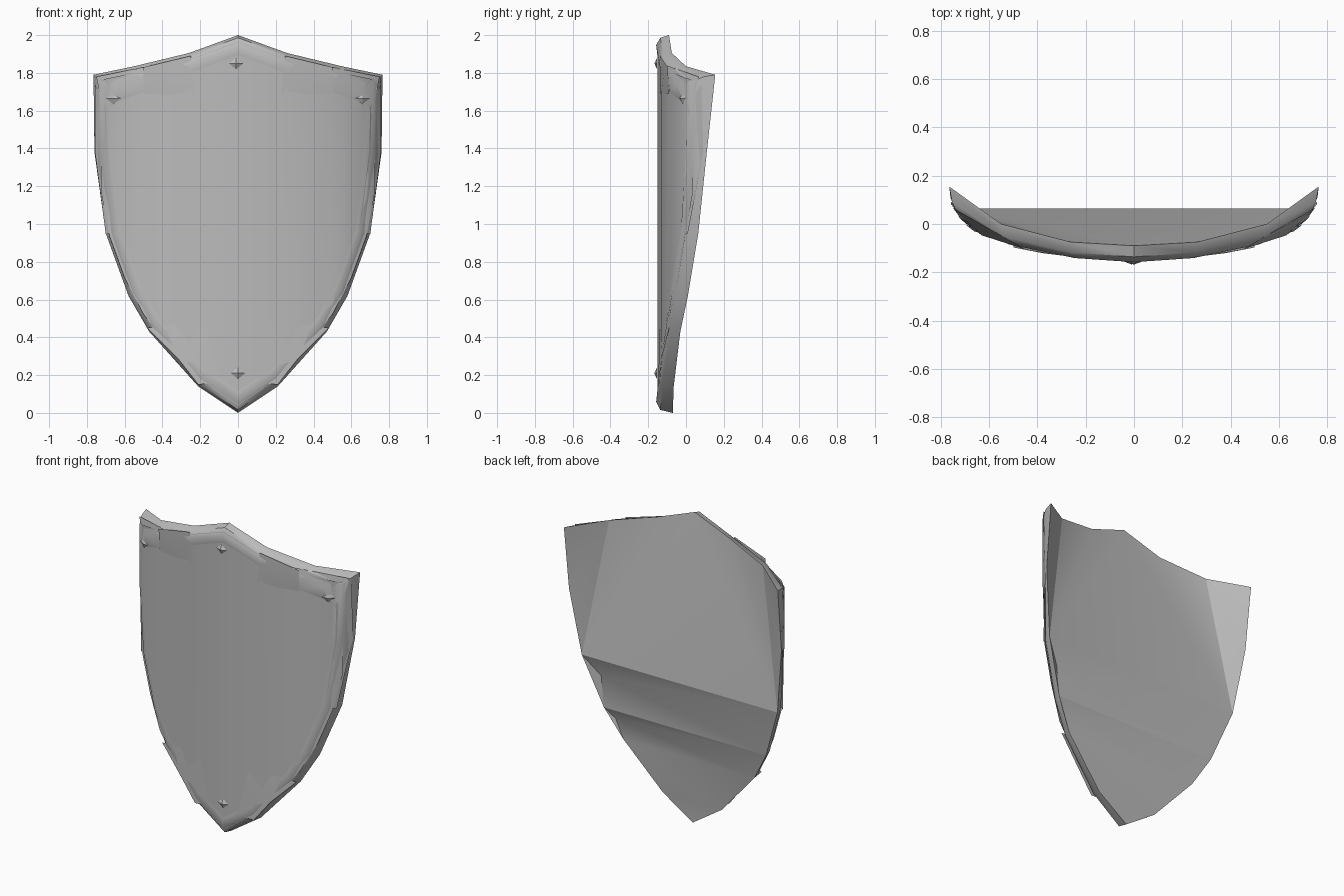
import bpy, bmesh, math

if "Cube" in bpy.data.objects:
    bpy.data.objects.remove(bpy.data.objects["Cube"])

steel = bpy.data.materials.new("plain_grey")
steel.diffuse_color = (0.5, 0.5, 0.5, 1)
steel.use_nodes = True
steel.node_tree.nodes["Principled BSDF"].inputs["Base Color"].default_value = steel.diffuse_color

# half outline from top point to bottom point: x, z, y of the back edge
HALF = [(0, 2.0, -.09), (.26, 1.905, -.075), (.55, 1.835, 0), (.765, 1.79, .155),
        (.76, 1.38, .11), (.70, .95, .065), (.58, .62, .01), (.47, .43, -.03),
        (.21, .14, -.065), (0, 0, -.07)]
CURVE = [(0, -.15), (.26, -.132), (.5, -.085), (.68, -.005), (.72, .03), (.77, .1)]


def interp(pts, x):
    for (a, fa), (b, fb) in zip(pts, pts[1:]):
        if x <= b:
            return fa + (fb - fa) * (x - a) / (b - a)
    return pts[-1][1]


def bow(x):
    return interp(CURVE, abs(x))


def make(name, verts, faces, angle=35):
    me = bpy.data.meshes.new(name)
    me.from_pydata(verts, [], faces)
    me.materials.append(steel)
    bm = bmesh.new()
    bm.from_mesh(me)
    bmesh.ops.remove_doubles(bm, verts=bm.verts, dist=1e-5)
    bmesh.ops.recalc_face_normals(bm, faces=bm.faces)
    bm.to_mesh(me)
    bm.free()
    ob = bpy.data.objects.new(name, me)
    bpy.context.collection.objects.link(ob)
    bpy.ops.object.select_all(action='DESELECT')
    ob.select_set(True)
    bpy.context.view_layer.objects.active = ob
    if angle:
        bpy.ops.object.shade_smooth_by_angle(angle=math.radians(angle))
    return ob


# bowed front panel made of vertical strips
top = [(x, z) for x, z, y in HALF[:4]]
low = [(x, z) for x, z, y in reversed(HALF[4:])]
xs = [0, .13, .26, .38, .5, .6, .68, .725]
xs = [-x for x in reversed(xs[1:])] + xs
verts, faces = [], []
for i, x in enumerate(xs):
    zt, zb = interp(top, abs(x)) - .035, interp(low, abs(x)) + .04
    verts += [(x, bow(x), zb), (x, bow(x), zt)]
    if i:
        faces.append((2*i - 2, 2*i, 2*i + 1, 2*i - 1))
make("front_panel", verts, faces)

# rim wrapping from the back edge onto the front
full = HALF + [(-x, z, y) for x, z, y in reversed(HALF[1:-1])]
n = len(full)


def loop(s, off):
    return [(x*s, bow(x*s) + off, 1.05 + (z - 1.05)*s) for x, z, y in full]


verts = [(x, y, z) for x, z, y in full] + loop(.985, .014) + loop(.945, -.008) + loop(.89, -.002)
faces = [(r*n + i, r*n + (i+1) % n, (r+1)*n + (i+1) % n, (r+1)*n + i)
         for r in range(3) for i in range(n)]
make("rim", verts, faces, 40)

# folded back: wide triangles stretched from edge to edge, two creases on one side
P = [(x, y, z) for x, z, y in HALF]
L = [(-x, y, z) for x, y, z in P]
F, G = (.60, .01, .82), (.52, -.025, .55)
verts = P + L + [F, G]
f, g = 2*len(P), 2*len(P) + 1
o = len(P)
faces = [(0, 5, o+5)]
for k in (0, o):
    faces += [(0, k+1, k+5), (k+1, k+2, k+5), (k+2, k+4, k+5), (k+2, k+3, k+4)]
faces += [(5, o+5, f), (f, o+5, o+6), (f, o+6, 6), (f, 6, 5),
          (6, o+6, g), (g, o+6, o+7), (g, o+7, 7), (g, 7, 6),
          (7, o+7, o+8, 8), (8, o+8, 9)]
make("back_panel", verts, faces, 16)


# thin plates lying over the rim at the corners, sides and tip
def plate(name, pts, tris):
    for side, label in ((1, "right"), (-1, "left")):
        vs = [(side*x, bow(x) - off, z) for x, z, off in pts]
        make(name + "_" + label, vs, tris, 40)


plate("top_plate", [(.25, 1.89, .004), (.5, 1.83, .012), (.5, 1.69, .004), (.23, 1.68, 0),
                    (.38, 1.77, .012)],
      [(0, 1, 4), (1, 2, 4), (2, 3, 4), (3, 0, 4)])
plate("corner_plate", [(.45, 1.84, .01), (.75, 1.78, .005), (.71, 1.58, .008),
                       (.66, 1.64, 0), (.5, 1.70, .002), (.63, 1.74, .02)],
      [(0, 1, 5), (1, 2, 5), (2, 3, 5), (3, 4, 5), (4, 0, 5)])
plate("side_plate", [(.757, 1.74, 0), (.70, 1.62, .008), (.695, 1.38, .008), (.757, 1.38, -.01),
                     (.64, .96, .004), (.70, .945, .004)],
      [(0, 1, 2, 3), (3, 2, 4, 5)])
plate("lower_plate", [(.48, .45, 0), (.33, .47, 0), (.17, .47, 0), (.10, .16, .004),
                      (.21, .15, .004), (.32, .29, .008)],
      [(0, 1, 5), (1, 2, 5), (2, 3, 5), (3, 4, 5)])

# small four-sided studs
for i, (x, z) in enumerate([(-.01, 1.85), (.66, 1.665), (-.66, 1.665), (0, .21)]):
    r, y = .038, bow(x) - .004
    sl = .42 * x / .66
    vs = [(x - r, y - sl*r, z), (x, y, z - r*.8), (x + r, y + sl*r, z), (x, y, z + r*.8),
          (x, y - .014, z)]
    make("stud_%d" % (i + 1), vs, [(0, 1, 4), (1, 2, 4), (2, 3, 4), (3, 0, 4)], 0)
